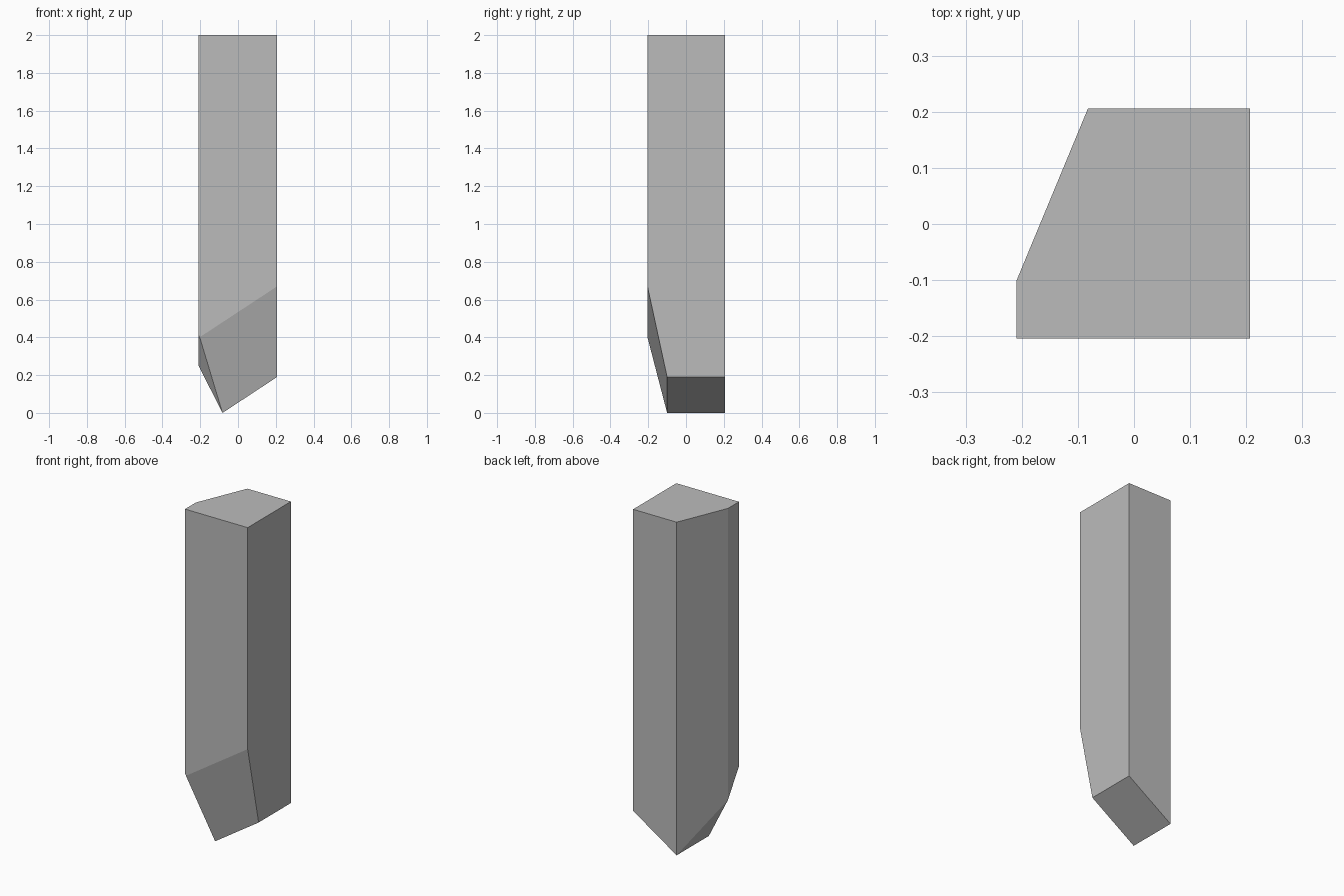
import bpy
import bmesh
from mathutils import Vector

old = bpy.data.objects.get("Cube")
if old:
    bpy.data.objects.remove(old, do_unlink=True)

# Material
grey = bpy.data.materials.new("plain grey")
grey.use_nodes = True
colour = (0.5, 0.5, 0.5, 1)
grey.diffuse_color = colour
grey.node_tree.nodes["Principled BSDF"].inputs["Base Color"].default_value = colour

# Column outline, with one corner cut away at the back
LEFT, RIGHT, FRONT, BACK = 0.207, -0.209, -0.204, 0.206
TIP, STEP, HEIGHT = -0.082, -0.1, 2.0
outline = [(RIGHT, FRONT), (LEFT, FRONT), (LEFT, BACK), (TIP, BACK), (RIGHT, STEP)]

bm = bmesh.new()
base = bm.faces.new([bm.verts.new((x, y, 0)) for x, y in outline])
top = bmesh.ops.extrude_face_region(bm, geom=[base])["geom"]
bmesh.ops.translate(bm, vec=(0, 0, HEIGHT),
                    verts=[v for v in top if isinstance(v, bmesh.types.BMVert)])
bmesh.ops.recalc_face_normals(bm, faces=bm.faces)

# Corners of the faceted lower end
tip_front = Vector((TIP, STEP, 0))
tip_back = Vector((TIP, BACK, 0))
low_left = Vector((LEFT, STEP, 0.19))
high_left = Vector((LEFT, FRONT, 0.67))
side_notch = Vector((RIGHT, STEP, 0.25))
front_notch = Vector((RIGHT, FRONT, 0.413))


def slice_below(a, b, c):
    """Cut away everything under the plane through three points."""
    normal = (b - a).cross(c - a).normalized()
    if normal.z > 0:
        normal.negate()
    bmesh.ops.bisect_plane(bm, geom=bm.verts[:] + bm.edges[:] + bm.faces[:],
                           dist=1e-5, plane_co=a, plane_no=normal, clear_outer=True)
    rim = [e for e in bm.edges if e.is_boundary]
    bmesh.ops.holes_fill(bm, edges=rim, sides=0)


slice_below(tip_front, tip_back, low_left)
slice_below(tip_front, tip_back, side_notch)
slice_below(tip_front, low_left, high_left)
slice_below(tip_front, side_notch, front_notch)
bmesh.ops.remove_doubles(bm, verts=bm.verts, dist=0.003)
bmesh.ops.recalc_face_normals(bm, faces=bm.faces)

mesh = bpy.data.meshes.new("faceted_column")
bm.to_mesh(mesh)
bm.free()
mesh.materials.append(grey)
column = bpy.data.objects.new("faceted_column", mesh)
bpy.context.collection.objects.link(column)
